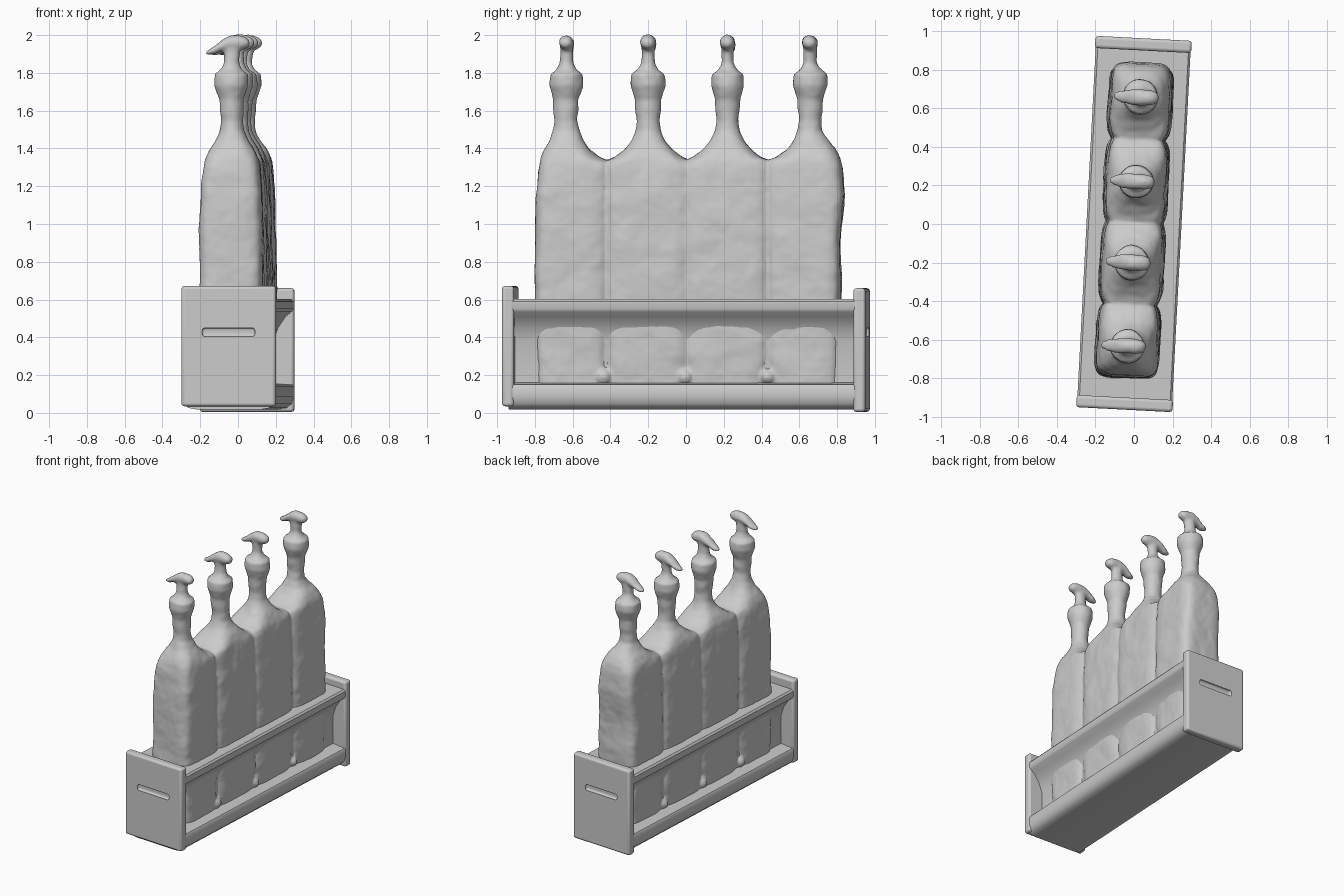
import bpy, bmesh, math

if "Cube" in bpy.data.objects:
    bpy.data.objects.remove(bpy.data.objects["Cube"])

TURN = math.radians(-3)          # whole model sits slightly rotated
BOTTLES = [-0.635, -0.2, 0.22, 0.658]


def finish(bm, name):
    bmesh.ops.recalc_face_normals(bm, faces=bm.faces[:])
    me = bpy.data.meshes.new(name)
    bm.to_mesh(me)
    bm.free()
    ob = bpy.data.objects.new(name, me)
    bpy.context.collection.objects.link(ob)
    ob.rotation_euler.z = TURN
    return ob


def smooth(ob, angle=40):
    bpy.ops.object.select_all(action='DESELECT')
    ob.select_set(True)
    bpy.context.view_layer.objects.active = ob
    bpy.ops.object.shade_smooth_by_angle(angle=math.radians(angle))


def loft(bm, rings):
    rows = [[bm.verts.new(p) for p in r] for r in rings]
    for a, b in zip(rows, rows[1:]):
        for i in range(len(a)):
            j = (i + 1) % len(a)
            bm.faces.new((a[i], a[j], b[j], b[i]))
    bm.faces.new(rows[0][::-1])
    bm.faces.new(rows[-1])


def superellipse(n, count=40):
    for k in range(count):
        t = 2 * math.pi * k / count
        c, s = math.cos(t), math.sin(t)
        yield (math.copysign(abs(c) ** (2 / n), c),
               math.copysign(abs(s) ** (2 / n), s))


def box(name, x, y, z, bevel):
    bm = bmesh.new()
    bmesh.ops.create_cube(bm, size=1)
    for v in bm.verts:
        v.co = [lo + (hi - lo) * (c + 0.5) for c, (lo, hi) in zip(v.co, (x, y, z))]
    ob = finish(bm, name)
    m = ob.modifiers.new("round", 'BEVEL')
    m.width, m.segments = bevel, 3
    return ob


# Crate body: one cross-section with a sloped recess on both sides, run along y
half = [(0.17, 0.018), (0.215, 0.026), (0.238, 0.05), (0.246, 0.085), (0.246, 0.142), (0.24, 0.15),
        (0.14, 0.16), (0.14, 0.38), (0.165, 0.45), (0.205, 0.51), (0.238, 0.535), (0.246, 0.55),
        (0.246, 0.59), (0.235, 0.603)]
section = half + [(-x, z) for x, z in reversed(half)]
bm = bmesh.new()
loft(bm, [[(x, y, z) for x, z in section] for y in (-0.93, 0.93)])
smooth(finish(bm, "crate_body"))

# End panels with shallow grip slots
for side, name, z0, z1 in ((-1, "front", 0.035, 0.672), (1, "back", 0.005, 0.66)):
    panel = box(name + "_end_panel", (-0.25, 0.25), sorted((side * 0.9, side * 0.963)), (z0, z1), 0.016)
    grip = box(name + "_grip_cutter", (-0.14, 0.14), sorted((side * 0.944, side * 1.0)), (0.405, 0.45), 0.014)
    grip.hide_render = True
    grip.hide_viewport = True
    cut = panel.modifiers.new("grip", 'BOOLEAN')
    cut.object, cut.solver = grip, 'EXACT'
    smooth(panel)

# Bottle sections: z, half depth in x, reach to a neighbour, reach to an open end, squareness
BODY = [(0.08, 0.160, 0.23, 0.165, 4), (0.30, 0.165, 0.235, 0.165, 5), (0.62, 0.168, 0.235, 0.166, 5),
        (0.90, 0.168, 0.24, 0.160, 5), (1.15, 0.160, 0.24, 0.156, 5), (1.30, 0.150, 0.24, 0.144, 4.5),
        (1.33, 0.145, 0.23, 0.138, 4), (1.355, 0.138, 0.175, 0.132, 3.5), (1.395, 0.120, 0.125, 0.116, 3),
        (1.44, 0.088, 0.09, 0.088, 2.4), (1.49, 0.064, 0.07, 0.068, 2), (1.55, 0.060, 0.060, 0.060, 2),
        (1.60, 0.063, 0.066, 0.066, 2), (1.66, 0.064, 0.066, 0.066, 2), (1.69, 0.075, 0.077, 0.077, 2),
        (1.735, 0.091, 0.091, 0.091, 2), (1.795, 0.089, 0.087, 0.087, 2), (1.815, 0.056, 0.056, 0.056, 2),
        (1.85, 0.041, 0.036, 0.036, 2), (1.90, 0.043, 0.035, 0.035, 2), (1.97, 0.06, 0.036, 0.036, 2)]
# Pump head sections: x, z centre, half width, half height
HEAD = [(-0.14, 1.903, 0.014, 0.010), (-0.10, 1.916, 0.032, 0.021), (-0.055, 1.943, 0.041, 0.032),
        (-0.01, 1.960, 0.042, 0.042), (0.045, 1.960, 0.041, 0.042), (0.08, 1.958, 0.034, 0.030),
        (0.097, 1.956, 0.016, 0.012)]

bm = bmesh.new()
for i, y in enumerate(BOTTLES):
    rings = []
    for z, hx, inner, outer, n in BODY:
        if i == 3 and 0.9 < z < 1.45:
            outer *= 1.17
        lo = outer if i == 0 else inner
        hi = outer if i == 3 else inner
        rings.append([(hx * c, y + (hi if s > 0 else lo) * s, z) for c, s in superellipse(n)])
    loft(bm, rings)
    loft(bm, [[(x, y + w * c, zc + h * s) for c, s in superellipse(2, 20)] for x, zc, w, h in HEAD])

# Small nubs at the foot of each gap between bottles
for y in (-0.43, 0.0, 0.44):
    for x in (-0.135, 0.135):
        g = bmesh.ops.create_uvsphere(bm, u_segments=16, v_segments=10, radius=0.042)
        bmesh.ops.translate(bm, verts=g['verts'], vec=(x, y, 0.19))

# Fuse the bottles into one soft, slightly lumpy skin
bottles = finish(bm, "pump_bottles")
m = bottles.modifiers.new("fuse", 'REMESH')
m.mode, m.voxel_size, m.use_smooth_shade = 'VOXEL', 0.011, True
m = bottles.modifiers.new("soften", 'SMOOTH')
m.factor, m.iterations = 0.5, 4
tex = bpy.data.textures.new("lumps", 'CLOUDS')
tex.noise_scale = 0.16
m = bottles.modifiers.new("lumps", 'DISPLACE')
m.texture, m.strength, m.mid_level = tex, 0.018, 0.5
for p in bottles.data.polygons:
    p.use_smooth = True
